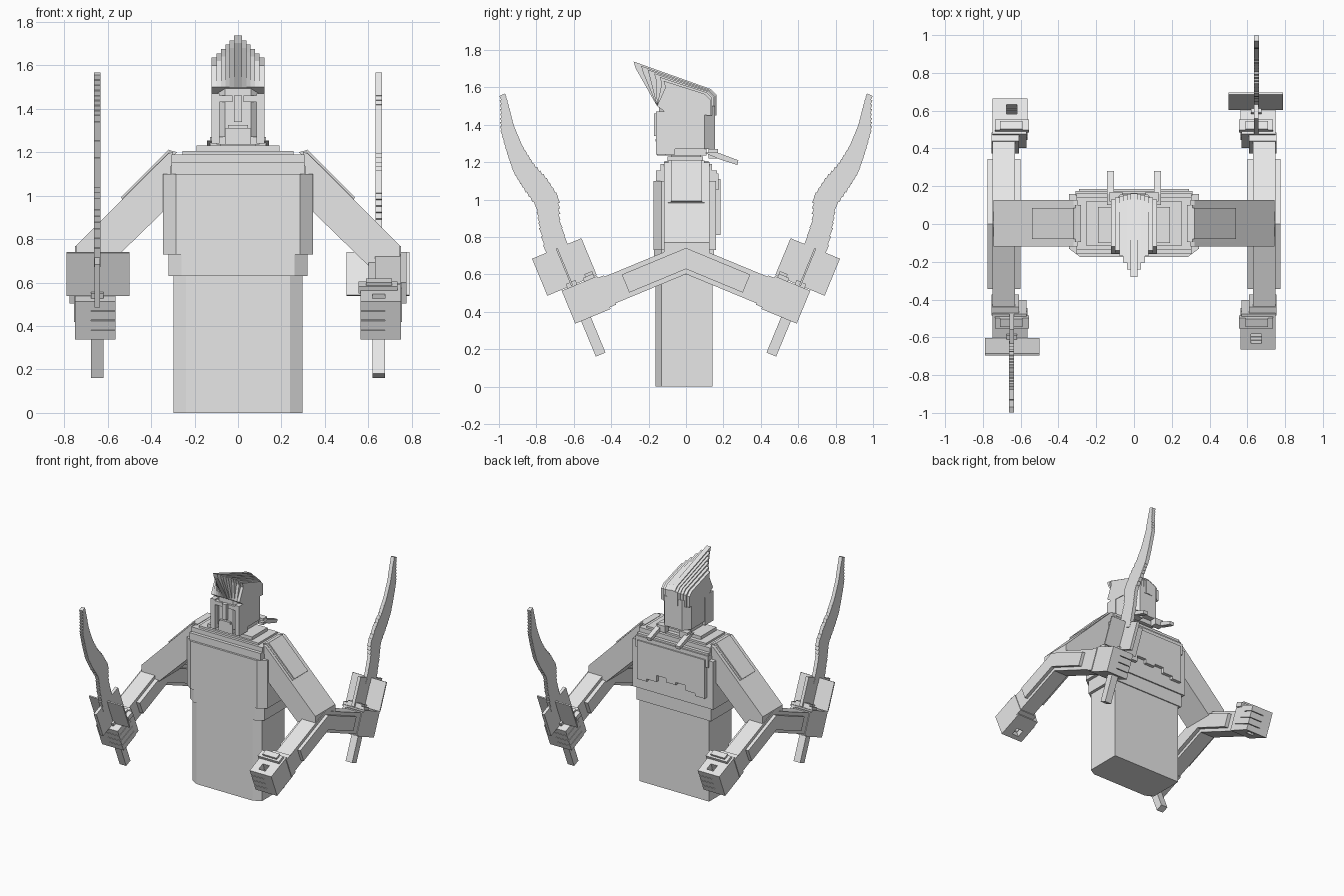
import bpy
import bmesh
import math
from mathutils import Matrix, Vector

cube = bpy.data.objects.get("Cube")
if cube:
    bpy.data.objects.remove(cube, do_unlink=True)

stone = bpy.data.materials.new("stone_grey")
stone.use_nodes = True
stone.diffuse_color = (0.8, 0.8, 0.8, 1)
stone.node_tree.nodes["Principled BSDF"].inputs["Base Color"].default_value = (0.8, 0.8, 0.8, 1)


def finish(name, bm):
    bmesh.ops.recalc_face_normals(bm, faces=bm.faces[:])
    mesh = bpy.data.meshes.new(name)
    bm.to_mesh(mesh)
    bm.free()
    mesh.materials.append(stone)
    obj = bpy.data.objects.new(name, mesh)
    bpy.context.scene.collection.objects.link(obj)
    return obj


def box(name, x, y, z, frame=Matrix()):
    """Block given by its (low, high) range on each axis of a frame."""
    bm = bmesh.new()
    bmesh.ops.create_cube(bm, size=1)
    for v in bm.verts:
        v.co = frame @ Vector([r[0] if c < 0 else r[1] for c, r in zip(v.co, (x, y, z))])
    return finish(name, bm)


def prism(name, points, axis, lo, hi):
    """Outline in the other two axes, extruded along the named axis."""
    place = {"x": lambda a, b, d: (d, a, b),
             "y": lambda a, b, d: (a, d, b),
             "z": lambda a, b, d: (a, b, d)}[axis]
    bm = bmesh.new()
    face = bm.faces.new([bm.verts.new(place(a, b, lo)) for a, b in points])
    new = bmesh.ops.extrude_face_region(bm, geom=[face])["geom"]
    for v in new:
        if isinstance(v, bmesh.types.BMVert):
            v.co += Vector(place(0, 0, hi - lo))
    return finish(name, bm)


def mirrored(half):
    return half + [(-a, b) for a, b in reversed(half)]


# Torso: chamfered column, chest, shoulder steps and collar
prism("lower_torso", mirrored([(0.24, -0.163), (0.297, -0.13), (0.297, 0.142)]), "z", 0, 0.66)
prism("waist", mirrored([(0.26, -0.17), (0.32, -0.13), (0.32, 0.15)]), "z", 0.63, 0.75)
prism("chest", mirrored([(0.285, -0.175), (0.345, -0.13), (0.345, 0.16)]), "z", 0.73, 1.1)
box("chest_step", (-0.305, 0.305), (-0.16, 0.165), (1.08, 1.155))
box("shoulder_step", (-0.305, 0.305), (-0.135, 0.14), (1.15, 1.19))
box("collar_base", (-0.255, 0.255), (-0.115, 0.12), (1.18, 1.205))
box("collar", (-0.19, 0.19), (-0.1, 0.09), (1.2, 1.23))
box("neck", (-0.08, 0.08), (-0.08, 0.08), (1.2, 1.28))

# Back panel with a ragged lower edge
box("back_panel", (-0.29, 0.29), (0.15, 0.185), (0.9, 1.11))
for i, drop in enumerate((0.81, 0.83, 0.87, 0.85, 0.88, 0.83, 0.81)):
    left = -0.29 + i * 0.58 / 7
    box("back_panel_edge", (left, left + 0.58 / 7), (0.15, 0.185), (drop, 0.9))
box("back_shoulder_band", (-0.31, 0.31), (0.15, 0.175), (1.05, 1.14))

# Head and face
prism("head", mirrored([(0.06, -0.145), (0.118, -0.095), (0.118, 0.1), (0.075, 0.155)]),
      "z", 1.27, 1.5)
box("jaw", (-0.1, 0.1), (-0.11, 0.11), (1.235, 1.28))
box("chin", (-0.06, 0.06), (-0.155, -0.08), (1.235, 1.31))
box("lip", (-0.045, 0.045), (-0.162, -0.13), (1.31, 1.325))
box("nose", (-0.018, 0.018), (-0.172, -0.12), (1.34, 1.46))
for s in (-1, 1):
    box("brow", sorted((s * 0.025, s * 0.09)), (-0.16, -0.1), (1.43, 1.46))
    box("sideburn", sorted((s * 0.085, s * 0.122)), (-0.16, -0.06), (1.24, 1.47))
    box("headband_knot", sorted((s * 0.06, s * 0.13)), (0.12, 0.17), (1.22, 1.27))
    # Loose headband ends
    prism("headband_tail", [(0.1, 1.25), (0.16, 1.255), (0.28, 1.21), (0.275, 1.185), (0.18, 1.215)],
          "x", s * 0.105, s * 0.142)

# Swept crest: slices, each narrower one taller and longer
for half, tip_y, tip_z, back in ((0.122, -0.12, 1.635, 0.13), (0.1, -0.14, 1.655, 0.14),
                                 (0.078, -0.17, 1.675, 0.148), (0.058, -0.205, 1.695, 0.154),
                                 (0.038, -0.24, 1.715, 0.158), (0.018, -0.28, 1.738, 0.162)):
    slope = tip_z - 0.4 * (back - tip_y)
    prism("hair_slice", [(tip_y, tip_z), (tip_y + 0.01, tip_z - 0.035), (-0.155, 1.5), (-0.1, 1.46),
                         (back, 1.45), (back, slope), (back - 0.03, slope + 0.03)],
          "x", -half, half)

# Arms: one shoulder per side, forking at the elbow into two forearms
TILT = math.radians(22.5)
C, S = math.cos(TILT), math.sin(TILT)
ELBOW = 0.685


def arm_frame(side, front):
    """Local x outward, y along the forearm, z up across it."""
    return Matrix(((side, 0, 0, 0), (0, front * C, front * S, 0),
                   (0, -S, C, ELBOW), (0, 0, 0, 1)))


def chevron(name, reach, thick, x0, x1):
    half = [(reach * C + t * S, ELBOW - reach * S + t * C) for t in (thick, -thick)]
    apex = thick / C
    points = [(0, ELBOW + apex)] + half + [(0, ELBOW - apex)]
    points += [(-y, z) for y, z in reversed(half)]
    prism(name, points, "x", x0, x1)


for s in (-1, 1):
    prism("upper_arm", [(s * x, z) for x, z in ((0.3, 1.2), (0.32, 1.195), (0.745, 0.77), (0.745, 0.68),
                                                (0.68, 0.6), (0.33, 0.94))], "y", -0.118, 0.126)
    prism("upper_arm_plate", [(s * x, z) for x, z in ((0.28, 1.2), (0.31, 1.208), (0.535, 0.985),
                                                      (0.51, 0.96))], "y", -0.095, 0.1)
    prism("shoulder_plate", [(s * x, z) for x, z in ((0.29, 1.2), (0.32, 1.212), (0.54, 0.992),
                                                     (0.51, 0.96))], "y", -0.08, 0.085)
    chevron("forearm_pair", 0.5, 0.077, s * 0.63, s * 0.75)
    chevron("elbow_guard", 0.35, 0.052, s * 0.6, s * 0.775)

# Hands: a fist around a square grip hole
GRIP_X, GRIP_Y, GRIP = 0.648, 0.618, 0.028


def hand(frame):
    box("wrist", (0.61, 0.755), (0.44, 0.49), (-0.085, 0.085), frame)
    box("palm", (0.57, 0.75), (0.475, GRIP_Y - GRIP), (-0.095, 0.095), frame)
    box("hand_outer_side", (GRIP_X + GRIP, 0.75), (0.58, 0.68), (-0.095, 0.095), frame)
    for i in range(4):
        low = -0.095 + i * 0.0485
        span = (low, low + 0.0445)
        box("finger", (0.565, GRIP_X + GRIP), (GRIP_Y + GRIP, 0.68), span, frame)
        box("finger_side", (0.565, GRIP_X - GRIP), (0.52, 0.66), span, frame)
    box("thumb", (0.555, 0.735), (0.49, 0.55), (0.08, 0.115), frame)
    box("thumb_base", (0.59, 0.71), (0.49, 0.535), (0.1, 0.13), frame)


# Wavy sword: grip, crossed thin guards and a stepped blade
BLADE = [(0.27, 0.625, 0.13), (0.45, 0.603, 0.115), (0.563, 0.568, 0.13), (0.684, 0.593, 0.135),
         (0.781, 0.618, 0.115), (0.891, 0.623, 0.09), (1.012, 0.616, 0.075),
         (1.095, 0.592, 0.052), (1.185, 0.57, 0.03)]


def sword(frame):
    box("grip", (GRIP_X - GRIP, GRIP_X + GRIP), (GRIP_Y - GRIP, GRIP_Y + GRIP), (-0.3, 0.12), frame)
    box("side_guard", (0.5, 0.79), (GRIP_Y - 0.005, GRIP_Y + 0.005), (0.1, 0.314), frame)
    box("long_guard", (GRIP_X - 0.012, GRIP_X + 0.012), (GRIP_Y - 0.143, GRIP_Y + 0.143),
        (0.1, 0.314), frame)
    for (t0, c0, w0), (t1, c1, w1) in zip(BLADE, BLADE[1:]):
        for k in range(4):
            f = (k + 0.5) / 4
            mid, half = c0 + (c1 - c0) * f, (w0 + (w1 - w0) * f) / 2
            low, step = t0 + (t1 - t0) * k / 4, (t1 - t0) / 4
            box("blade_step", (GRIP_X - 0.014, GRIP_X + 0.014), (mid - half, mid + half),
                (low, low + step), frame)


for side in (-1, 1):
    for front in (-1, 1):
        frame = arm_frame(side, front)
        hand(frame)
        if side == front:
            sword(frame)
